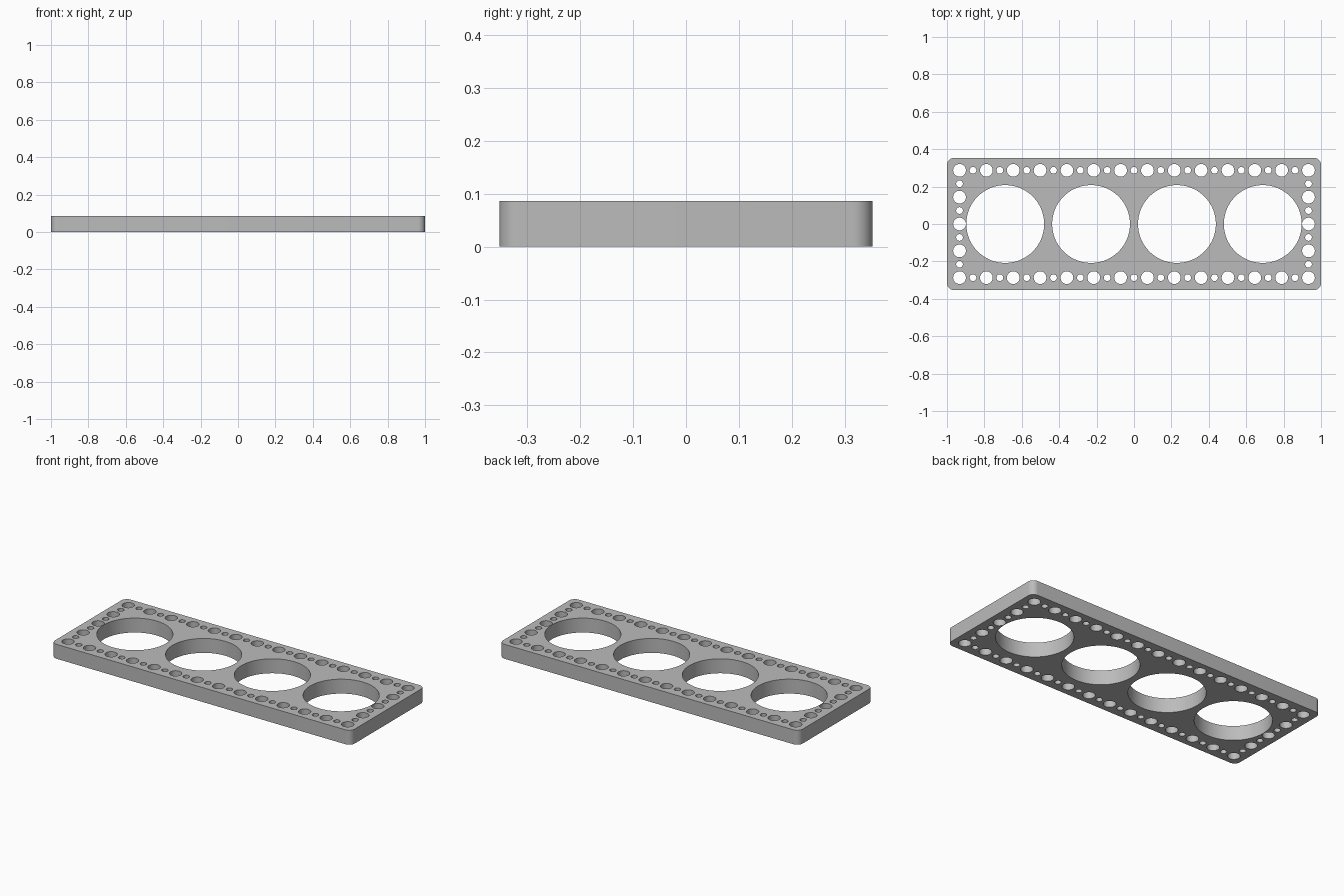
import bpy, bmesh
from math import sin, cos, pi, radians

if "Cube" in bpy.data.objects:
    bpy.data.objects.remove(bpy.data.objects["Cube"], do_unlink=True)

HALF_X, HALF_Y, HEIGHT, CORNER = 1.0, 0.353, 0.087, 0.037
PITCH = 0.1435

grey = bpy.data.materials.new("plain grey")
grey.use_nodes = True
colour = (0.5, 0.5, 0.5, 1)
grey.diffuse_color = colour
grey.node_tree.nodes["Principled BSDF"].inputs["Base Color"].default_value = colour

# Flat filled outline, extruded to the plate thickness
outline = bpy.data.curves.new("plate", "CURVE")
outline.dimensions = "2D"
outline.fill_mode = "BOTH"
outline.extrude = HEIGHT / 2


def add_loop(points):
    spline = outline.splines.new("POLY")
    spline.points.add(len(points) - 1)
    for p, (x, y) in zip(spline.points, points):
        p.co = (x, y, 0, 1)
    spline.use_cyclic_u = True


def arc(cx, cy, r, start, sweep, count):
    return [(cx + r * cos(start + sweep * i / count),
             cy + r * sin(start + sweep * i / count)) for i in range(count)]


def hole(x, y, r, count):
    add_loop(arc(x, y, r, 0, 2 * pi, count))


# Rounded rectangular edge
edge = []
for k, (sx, sy) in enumerate([(1, 1), (-1, 1), (-1, -1), (1, -1)]):
    edge += arc(sx * (HALF_X - CORNER), sy * (HALF_Y - CORNER), CORNER,
                k * pi / 2, pi / 2 * 13 / 12, 13)
add_loop(edge)

# Four large round openings
for i in range(4):
    hole((i - 1.5) * 0.459, 0, 0.208, 96)

# Border of alternating wide and narrow holes
for i in range(27):
    for side in (-1, 1):
        hole((i - 13) * PITCH / 2, side * 2 * PITCH, 0.018 if i % 2 else 0.034, 32)
for i in range(-3, 4):
    for side in (-1, 1):
        hole(side * 6.5 * PITCH, i * PITCH / 2, 0.018 if i % 2 else 0.034, 32)

# Turn the outline into a clean mesh standing on the ground
source = bpy.data.objects.new("plate_outline", outline)
bpy.context.collection.objects.link(source)
bpy.context.view_layer.update()
mesh = bpy.data.meshes.new_from_object(
    source.evaluated_get(bpy.context.evaluated_depsgraph_get()))
bpy.data.objects.remove(source, do_unlink=True)

bm = bmesh.new()
bm.from_mesh(mesh)
bmesh.ops.remove_doubles(bm, verts=bm.verts, dist=0.0001)
bmesh.ops.recalc_face_normals(bm, faces=bm.faces)
bmesh.ops.translate(bm, verts=bm.verts, vec=(0, 0, HEIGHT / 2))
bm.to_mesh(mesh)
bm.free()

mesh.materials.clear()
mesh.materials.append(grey)
plate = bpy.data.objects.new("perforated_plate", mesh)
bpy.context.collection.objects.link(plate)
bpy.context.view_layer.objects.active = plate
plate.select_set(True)
bpy.ops.object.shade_smooth_by_angle(angle=radians(30))
